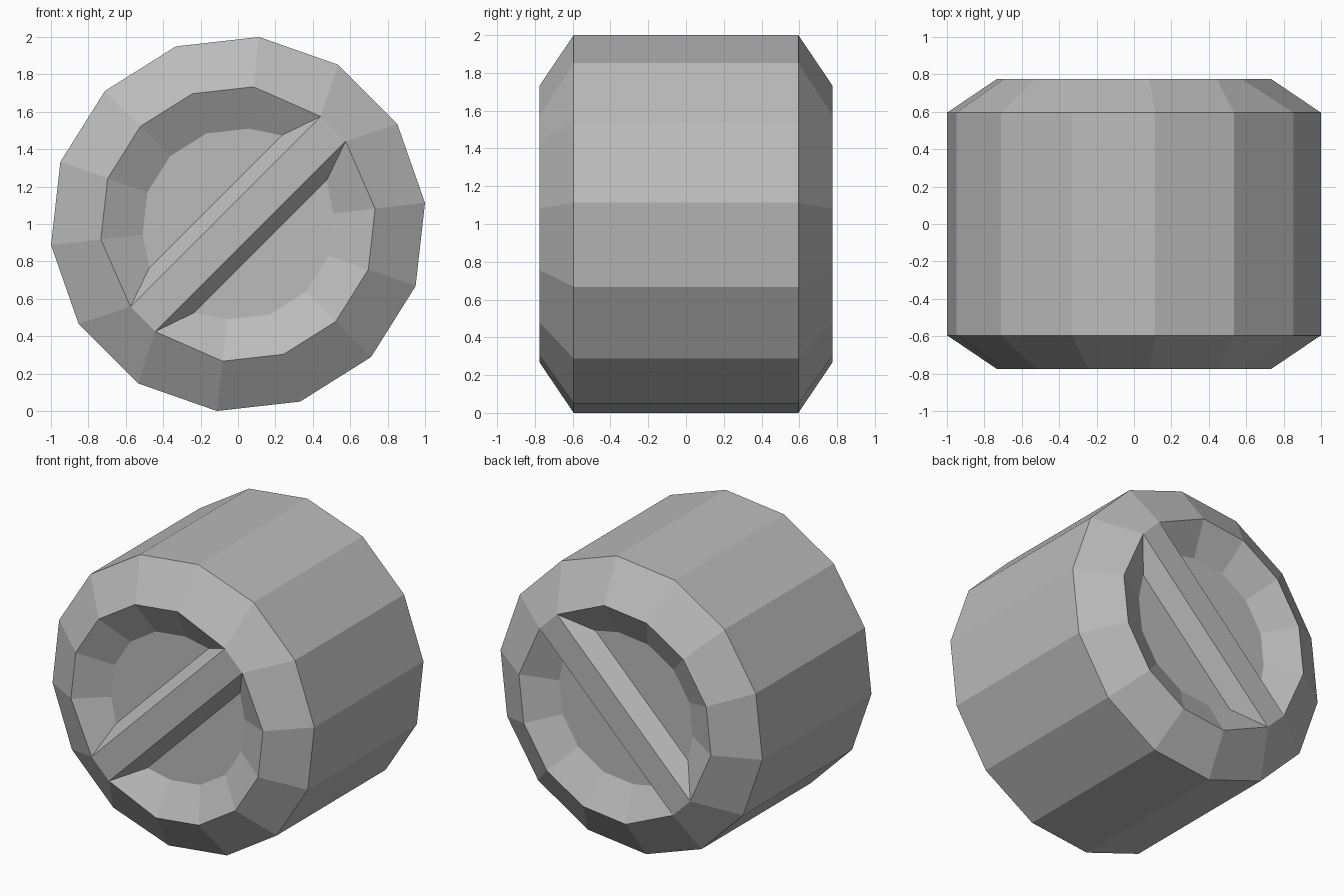
import bpy, bmesh, math
from mathutils import Vector

cube = bpy.data.objects.get("Cube")
if cube:
    bpy.data.objects.remove(cube, do_unlink=True)

SIDES = 14
HALF = SIDES // 2
OUTER_R, RIM_R, FLOOR_R = 1.006, 0.738, 0.513
SHOULDER_Y, RIM_Y, FLOOR_Y = 0.595, 0.775, 0.655
BAR_TOP, BAR_BASE = 0.094, 0.17   # half widths of the grip bar

grey = bpy.data.materials.new("grey")
grey.use_nodes = True
grey.diffuse_color = (0.5, 0.5, 0.5, 1)
grey.node_tree.nodes["Principled BSDF"].inputs["Base Color"].default_value = (0.5, 0.5, 0.5, 1)

bm = bmesh.new()


def ring(radius, y, bar_half=None):
    """Polygon ring; corners beside the diagonal bar slide onto its edge."""
    verts = []
    for k in range(SIDES):
        a = (k + 0.5) * math.tau / SIDES
        along, across = radius * math.cos(a), radius * math.sin(a)
        if bar_half and k in (0, HALF - 1, HALF, SIDES - 1):
            across = math.copysign(bar_half, across)
        c = math.sqrt(0.5)
        verts.append(bm.verts.new(Vector((c * (along - across), y, 1 + c * (along + across)))))
    return verts


def bridge(a, b, steps):
    for k in steps:
        n = (k + 1) % SIDES
        bm.faces.new((a[k], a[n], b[n], b[k]))


def end_cap(sign):
    shoulder = ring(OUTER_R, sign * SHOULDER_Y)
    rim = ring(RIM_R, sign * RIM_Y, BAR_TOP)
    floor = ring(FLOOR_R, sign * FLOOR_Y, BAR_BASE)
    bridge(shoulder, rim, range(SIDES))                 # chamfer
    for first in (0, HALF):                             # a recess on each side of the bar
        last = first + HALF - 1
        bridge(rim, floor, range(first, last))
        bm.faces.new(floor[first:last + 1]).tag = True
        bm.faces.new((rim[first], rim[last], floor[last], floor[first])).tag = True
    bm.faces.new((rim[0], rim[HALF - 1], rim[HALF], rim[-1]))   # bar top
    return shoulder


front, back = end_cap(-1), end_cap(1)
bridge(front, back, range(SIDES))                       # barrel
bmesh.ops.recalc_face_normals(bm, faces=bm.faces)
flat = [f.tag for f in bm.faces]

mesh = bpy.data.meshes.new("faceted_barrel")
bm.to_mesh(mesh)
bm.free()
mesh.materials.append(grey)
barrel = bpy.data.objects.new("faceted_barrel", mesh)
bpy.context.collection.objects.link(barrel)

# Smooth barrel, chamfer and recess walls; flat recess floors and bar sides
bpy.context.view_layer.objects.active = barrel
barrel.select_set(True)
bpy.ops.object.shade_smooth_by_angle(angle=math.radians(40))
for poly, is_flat in zip(mesh.polygons, flat):
    if is_flat:
        poly.use_smooth = False
